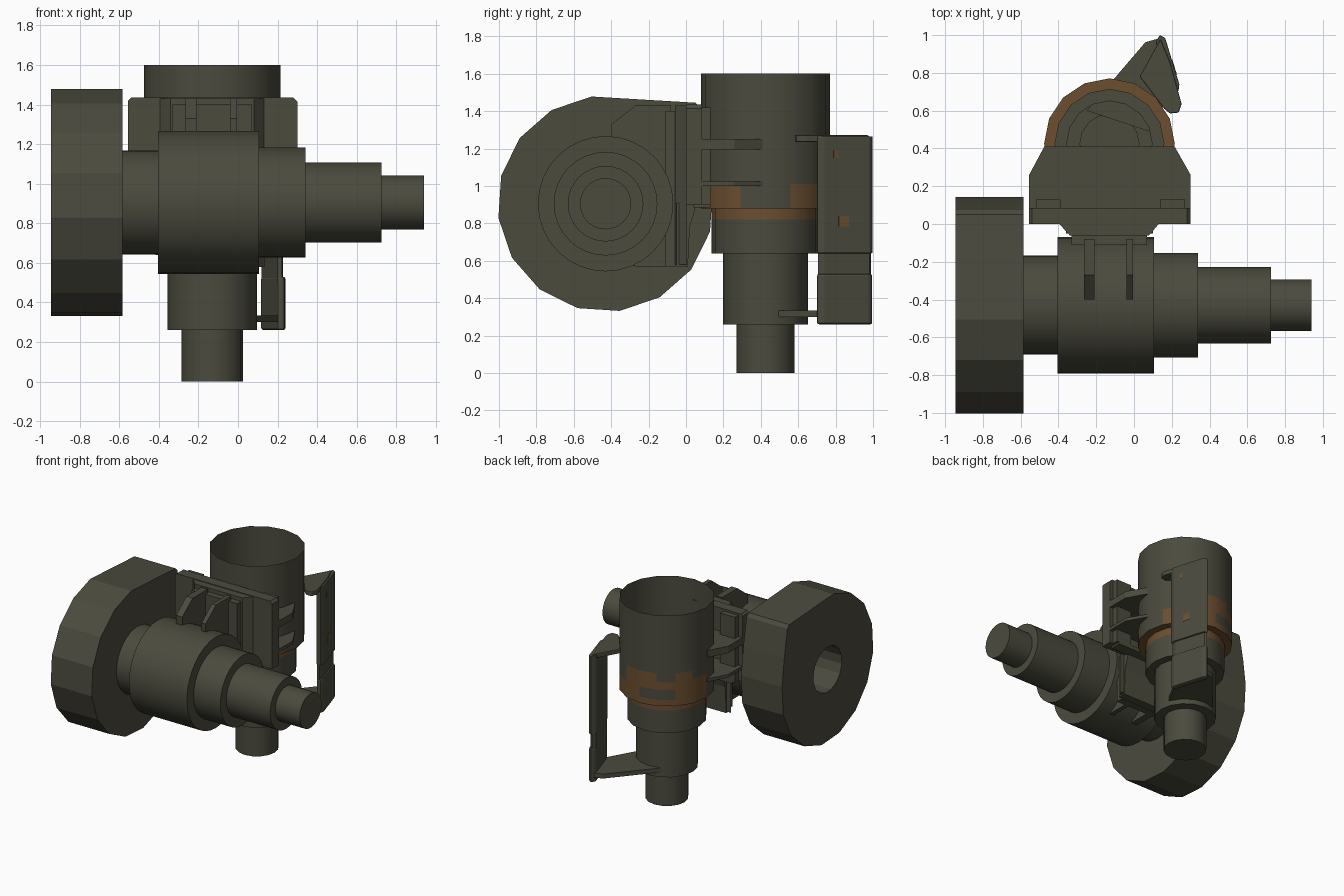
import bpy, bmesh, math
from mathutils import Vector

if "Cube" in bpy.data.objects:
    bpy.data.objects.remove(bpy.data.objects["Cube"])

def material(name, col):
    m = bpy.data.materials.new(name)
    m.diffuse_color = (*col, 1)
    m.use_nodes = True
    m.node_tree.nodes["Principled BSDF"].inputs["Base Color"].default_value = m.diffuse_color
    return m

OLIVE = material("dark olive", (0.070, 0.069, 0.048))
RUST = material("rust brown", (0.150, 0.078, 0.030))

def finish(name, bm, rule=None, mat=OLIVE, smooth=True):
    bmesh.ops.recalc_face_normals(bm, faces=bm.faces)
    if rule:
        for f in bm.faces:
            f.material_index = int(rule(f.calc_center_median()))
    me = bpy.data.meshes.new(name)
    bm.to_mesh(me)
    bm.free()
    me.materials.append(mat)
    if rule:
        me.materials.append(RUST)
    ob = bpy.data.objects.new(name, me)
    bpy.context.collection.objects.link(ob)
    if smooth:
        bpy.context.view_layer.objects.active = ob
        ob.select_set(True)
        bpy.ops.object.shade_smooth_by_angle(angle=math.radians(30))
        ob.select_set(False)
    return ob

def place(a, b, h, axis):
    """Profile point (a, b) raised by h along an axis."""
    return Vector((h, a, b)) if axis == 'X' else Vector((a, b, h))

def prism(name, pts, lo, hi, axis='Z', mat=OLIVE, bevel=0):
    bm = bmesh.new()
    bot = [bm.verts.new(place(*p, lo, axis)) for p in pts]
    top = [bm.verts.new(place(*p, hi, axis)) for p in pts]
    bm.faces.new(bot)
    bm.faces.new(top)
    n = len(pts)
    for i in range(n):
        bm.faces.new((bot[i], bot[(i + 1) % n], top[(i + 1) % n], top[i]))
    ob = finish(name, bm, mat=mat, smooth=False)
    if bevel:
        m = ob.modifiers.new("bevel", 'BEVEL')
        m.width, m.segments = bevel, 2
    return ob

def rect(x0, y0, x1, y1):
    return [(x0, y0), (x1, y0), (x1, y1), (x0, y1)]

def lathe(name, prof, centre, axis, rule=None, n=16):
    """Revolve (radius, height) points; zero radius closes the end."""
    bm = bmesh.new()
    rings = []
    for r, h in prof:
        k = 1 if r == 0 else n
        rings.append([bm.verts.new(place(centre[0] + r * math.cos(i * math.tau / n),
                                         centre[1] + r * math.sin(i * math.tau / n), h, axis))
                      for i in range(k)])
    for a, b in zip(rings, rings[1:]):
        for i in range(n):
            j = (i + 1) % n
            loop = [a[i % len(a)], a[j % len(a)], b[j % len(b)], b[i % len(b)]]
            bm.faces.new(list(dict.fromkeys(loop)))
    return finish(name, bm, rule)

# Stepped horizontal barrel along x
HC = (-0.43, 0.905)
lathe("horizontal_barrel",
      [(0, -0.45), (0.18, -0.45), (0.18, -0.59), (0.262, -0.59), (0.262, -0.405),
       (0.362, -0.405), (0.362, 0.105), (0.277, 0.105), (0.277, 0.34), (0.202, 0.34),
       (0.202, 0.725), (0.137, 0.725), (0.137, 0.94), (0, 0.94)], HC, 'X', n=32)

# Large end flange with a squared-off upper corner and a bore
angles = [math.radians(7.5 + 22.5 * k) for k in range(16)]
outer = [(HC[0] + 0.578 * math.cos(a), HC[1] + 0.578 * math.sin(a)) for a in angles]
outer[1:4] = [(0.115, 1.2), (0.075, 1.42), (0.05, 1.445)]
inner = [(HC[0] + 0.18 * math.cos(a), HC[1] + 0.18 * math.sin(a)) for a in angles]
bm = bmesh.new()
loops = [[bm.verts.new(place(*p, x, 'X')) for p in ps]
         for ps, x in ((outer, -0.945), (outer, -0.585), (inner, -0.585), (inner, -0.945))]
for k in range(4):
    a, b = loops[k], loops[(k + 1) % 4]
    for i in range(16):
        j = (i + 1) % 16
        bm.faces.new((a[i], a[j], b[j], b[i]))
finish("end_flange", bm, smooth=False)

# Stepped vertical tube, open at the top, with rusty bands
VC = (-0.13, 0.425)

def rusty(c):
    deg = math.degrees(math.atan2(c.y - VC[1], c.x - VC[0]))
    if c.z < 0.82 or c.z > 1.17:
        return False
    if c.z < 0.885:
        return True
    if -70 < deg < -30:
        return c.z < 1.0
    if not 25 < deg < 170:
        return False
    wedge = int(deg // 22.5)
    if c.z < 0.94:
        return True
    if c.z < 1.03:
        return wedge not in (4, 5)
    return wedge in (3, 4, 6) if c.z > 1.1 else wedge > 2

lathe("vertical_tube",
      [(0, 0), (0.156, 0), (0.156, 0.26), (0.226, 0.26), (0.226, 0.64), (0.288, 0.64),
       (0.288, 0.82), (0.288, 0.88), (0.346, 0.88), (0.346, 0.93), (0.346, 1.01),
       (0.346, 1.07), (0.346, 1.14), (0.346, 1.6)], VC, 'Z', rusty)

# Bracket between barrel and tube: rear plate (front outline with clipped corners)
bm = bmesh.new()
out = [(-0.555, 0.9), (0.3, 0.9), (0.3, 1.415), (0.28, 1.435), (-0.54, 1.435), (-0.555, 1.42)]
vs = [bm.verts.new((x, 0.0, z)) for x, z in out]
ext = bmesh.ops.extrude_face_region(bm, geom=[bm.faces.new(vs)])
bmesh.ops.translate(bm, vec=(0, 0.085, 0),
                    verts=[v for v in ext['geom'] if isinstance(v, bmesh.types.BMVert)])
finish("bracket_rear_plate", bm, smooth=False)
for side, x0 in (("left", -0.52), ("right", 0.14)):
    prism(side + "_bracket_lug", rect(x0, 0.08, x0 + 0.13, 0.13), 0.9, 1.42)

# Tapered front web and its curved lower lip
prism("bracket_web", [(-0.40, 0.005), (-0.34, -0.06), (0.08, -0.06), (0.135, 0.005)], 0.58, 1.43)
prism("bracket_lower_lip", [(-0.05, 0.57), (0.01, 0.57), (0.02, 0.78), (0.05, 0.88),
                            (0.08, 0.91), (-0.05, 0.91)], -0.36, 0.10, 'X')
prism("bracket_front_pad", rect(-0.33, -0.11, 0.07, -0.055), 0.57, 1.40)

# Saddle ribs gripping the barrel
rib = [(-0.40, 1.33), (-0.27, 1.43), (-0.08, 1.43), (-0.08, 0.57), (-0.27, 0.57), (-0.38, 0.6)]
for i, (x0, x1) in enumerate(((-0.265, -0.21), (-0.04, -0.005))):
    prism(f"saddle_rib_{i + 1}", rib, x0, x1, 'X')

# Fins that wrap the tube
fin = [(-0.555, 0.06), (0.3, 0.06), (0.3, 0.26), (0.215, 0.41), (-0.475, 0.41), (-0.555, 0.26)]
for i, (z0, z1) in enumerate(((1.195, 1.25), (1.0, 1.025))):
    prism(f"tube_fin_{i + 1}", fin, z0, z1)
prism("tube_fin_3", [(-0.5, 0.04), (0.25, 0.04), (0.25, 0.13), (-0.5, 0.13)], 0.885, 0.915)

# Slanted grip plate behind the tube, waisted between its two pads
pad = [(0.137, 1.0), (0.165, 0.985), (0.24, 0.74), (0.235, 0.70), (0.2, 0.70), (0.115, 0.965)]
waist = [(0.132, 0.99), (0.152, 0.98), (0.227, 0.74), (0.222, 0.705), (0.2, 0.705), (0.118, 0.965)]
prism("grip_upper_pad", pad, 0.64, 1.265, bevel=0.006)
prism("grip_waist", waist, 0.50, 0.66)
prism("grip_lower_pad", pad, 0.26, 0.53, bevel=0.012)

# Arms joining the grip to the tube
prism("grip_upper_arm", [(0.14, 0.98), (0.03, 0.78), (0.16, 0.61), (0.19, 0.585), (0.237, 0.59),
                         (0.252, 0.636), (0.19, 0.86)], 1.235, 1.272, bevel=0.006)
prism("grip_lower_arm", [(-0.25, 0.60), (0.08, 0.49), (0.205, 0.71), (0.14, 0.985),
                         (0.06, 0.962)], 0.30, 0.335)

# Rust chips on the grip's outer face
a, b = Vector((0.165, 0.985)), Vector((0.24, 0.74))
d = (b - a).normalized()
nrm = Vector((-d.y, d.x)) * 0.003
for i, (t, z, w, h) in enumerate(((0.75, 1.17, 0.012, 0.02), (0.58, 0.81, 0.028, 0.028))):
    c = a.lerp(b, t)
    q = [c - d * w - nrm, c + d * w - nrm, c + d * w + nrm, c - d * w + nrm]
    prism(f"rust_chip_{i + 1}", [tuple(p) for p in q], z - h, z + h, mat=RUST)
